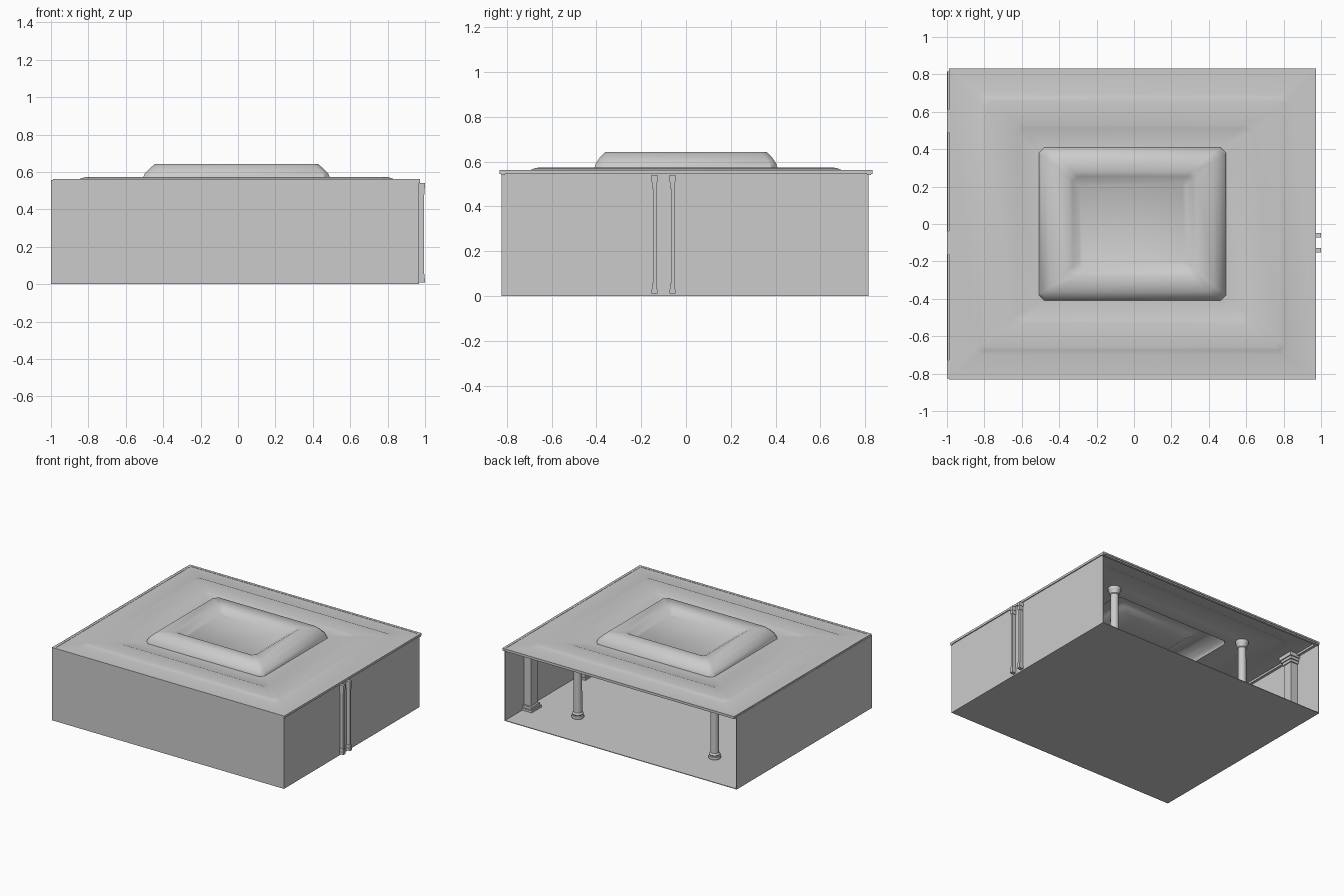
import bpy, bmesh, math

if "Cube" in bpy.data.objects:
    bpy.data.objects.remove(bpy.data.objects["Cube"])

def finish(name, bm, smooth=None):
    bmesh.ops.recalc_face_normals(bm, faces=bm.faces)
    me = bpy.data.meshes.new(name)
    bm.to_mesh(me)
    bm.free()
    ob = bpy.data.objects.new(name, me)
    bpy.context.collection.objects.link(ob)
    if smooth:
        bpy.ops.object.select_all(action='DESELECT')
        ob.select_set(True)
        bpy.context.view_layer.objects.active = ob
        bpy.ops.object.shade_smooth_by_angle(angle=math.radians(smooth))
    return ob

def add_box(bm, x0, x1, y0, y1, z0, z1):
    vs = bmesh.ops.create_cube(bm, size=1)['verts']
    for v in vs:
        v.co = ((x0 + x1) / 2 + v.co.x * (x1 - x0),
                (y0 + y1) / 2 + v.co.y * (y1 - y0),
                (z0 + z1) / 2 + v.co.z * (z1 - z0))

def box(name, *dims):
    bm = bmesh.new()
    add_box(bm, *dims)
    return finish(name, bm)

# floor and three thin walls, open at the back
XL, XR, YF, YB, TOP = -1.0, 0.967, -0.825, 0.815, 0.555
T = 0.006
box("floor", XL, XR, YF, YB, 0, 0.005)
box("front_wall", XL, XR, YF, YF + T, 0, TOP)
box("left_wall", XL, XL + T, YF, YB, 0, TOP)
box("right_wall", XR - T, XR, YF, YB, 0, TOP)

# stepped tray ceiling: half width, half depth, height, corner cut
CX = -0.008
rings = [(0.982, 0.832, 0.56, 0.0005), (0.845, 0.70, 0.56, 0.03),
         (0.815, 0.675, 0.571, 0.03), (0.785, 0.655, 0.574, 0.03),
         (0.64, 0.53, 0.572, 0.03), (0.62, 0.515, 0.566, 0.03),
         (0.50, 0.41, 0.567, 0.03), (0.49, 0.403, 0.592, 0.03),
         (0.465, 0.385, 0.618, 0.03), (0.435, 0.362, 0.643, 0.03),
         (0.345, 0.28, 0.643, 0.025), (0.32, 0.255, 0.628, 0.025),
         (0.285, 0.222, 0.605, 0.02)]
bm = bmesh.new()
prev = None
for a, b, z, c in rings:
    pts = [(a - c, -b), (a, -b + c), (a, b - c), (a - c, b),
           (-a + c, b), (-a, b - c), (-a, -b + c), (-a + c, -b)]
    cur = [bm.verts.new((x + CX, y, z)) for x, y in pts]
    if prev:
        for i in range(8):
            j = (i + 1) % 8
            bm.faces.new((prev[i], prev[j], cur[j], cur[i]))
    prev = cur
bm.faces.new(prev)
finish("tray_ceiling", bm, 40)

# cornice strip round the ceiling edge
bm = bmesh.new()
x0, x1, y1 = CX - 0.982, CX + 0.982, 0.832
for s in (-1, 1):
    add_box(bm, x0, x1, min(s * y1, s * 0.812), max(s * y1, s * 0.812), 0.55, 0.562)
    add_box(bm, x0, x1, min(s * 0.826, s * 0.808), max(s * 0.826, s * 0.808), 0.54, 0.55)
add_box(bm, x0, x0 + 0.02, -y1, y1, 0.545, 0.562)
add_box(bm, x1 - 0.02, x1, -y1, y1, 0.545, 0.562)
finish("cornice", bm)

# round columns with moulded base and capital
profile = [(0, 0.004), (0.042, 0.004), (0.045, 0.014), (0.042, 0.024), (0.036, 0.028),
           (0.039, 0.036), (0.036, 0.044), (0.031, 0.05), (0.029, 0.51), (0.034, 0.516),
           (0.034, 0.526), (0.042, 0.542), (0.045, 0.55), (0.045, 0.566), (0, 0.566)]

def column(name, x, y):
    bm = bmesh.new()
    vs = [bm.verts.new((x + r, y, z)) for r, z in profile]
    es = [bm.edges.new(p) for p in zip(vs, vs[1:])]
    bmesh.ops.spin(bm, geom=vs + es, cent=(x, y, 0), axis=(0, 0, 1),
                   angle=2 * math.pi, steps=24, use_duplicate=False)
    bmesh.ops.remove_doubles(bm, verts=bm.verts, dist=0.0004)
    finish(name, bm, 35)

for x in (-0.58, 0.58):
    for y in (-0.48, 0.48):
        column("column", x, y)

# square pilasters against the walls, with stepped base and cap
steps = [(0.022, 0.004, 0.022), (0.014, 0.022, 0.042), (0, 0.042, 0.49),
         (0.008, 0.49, 0.51), (0.016, 0.51, 0.53), (0.024, 0.53, 0.558)]

def pilaster(name, x0, x1, y0, y1):
    bm = bmesh.new()
    for g, z0, z1 in steps:
        add_box(bm, max(x0 - g, XL + 0.001), min(x1 + g, XR - 0.001),
                max(y0 - g, YF + 0.001), min(y1 + g, YB - 0.001), z0, z1)
    finish(name, bm)

for y in (0.55, -0.1):
    pilaster("left_pilaster", XL, XL + 0.065, y - 0.038, y + 0.038)
    pilaster("right_pilaster", XR - 0.065, XR, y - 0.038, y + 0.038)
for x in (-0.47, 0.47):
    pilaster("front_pilaster", x - 0.038, x + 0.038, YF, YF + 0.065)
for x0, x1 in ((XL, XL + 0.075), (XR - 0.075, XR)):
    pilaster("corner_pilaster", x0, x1, YF, YF + 0.075)

# pair of strips standing out of the right wall
bm = bmesh.new()
for y in (-0.06, -0.14):
    for g, z0, z1 in ((0.005, 0.01, 0.03), (0.003, 0.03, 0.055), (0, 0.055, 0.48),
                      (0.003, 0.48, 0.51), (0.005, 0.51, 0.54)):
        add_box(bm, XR - 0.01, 0.995 + g, y - 0.008 - g, y + 0.008 + g, z0, z1)
finish("outer_strips", bm)
